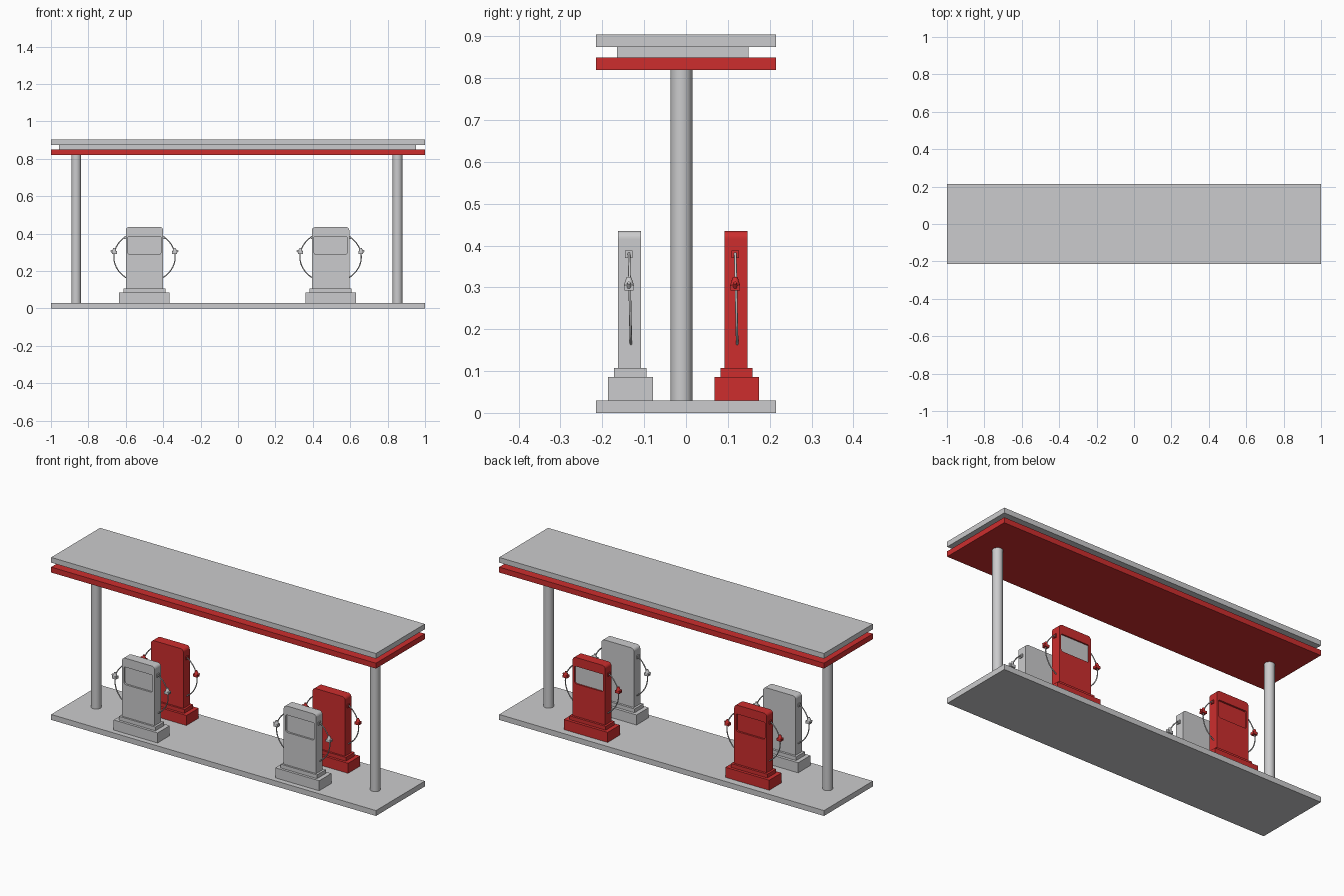
import bpy, bmesh, math
from mathutils import Vector

if "Cube" in bpy.data.objects:
    bpy.data.objects.remove(bpy.data.objects["Cube"])


def mat(name, rgb):
    m = bpy.data.materials.new(name)
    m.diffuse_color = (*rgb, 1)
    m.use_nodes = True
    m.node_tree.nodes["Principled BSDF"].inputs["Base Color"].default_value = m.diffuse_color
    return m


GREY = mat("light_grey", (0.60, 0.60, 0.61))
RED = mat("red", (0.61, 0.027, 0.027))


def finish(name, bm, material):
    bmesh.ops.recalc_face_normals(bm, faces=bm.faces)
    me = bpy.data.meshes.new(name)
    bm.to_mesh(me)
    bm.free()
    ob = bpy.data.objects.new(name, me)
    bpy.context.collection.objects.link(ob)
    me.materials.append(material)
    return ob


def box(name, x0, x1, y0, y1, z0, z1, material):
    bm = bmesh.new()
    bmesh.ops.create_cube(bm, size=1)
    for v in bm.verts:
        v.co = ((x0 + x1) / 2 + v.co.x * (x1 - x0),
                (y0 + y1) / 2 + v.co.y * (y1 - y0),
                (z0 + z1) / 2 + v.co.z * (z1 - z0))
    return finish(name, bm, material)


def rounded(name, cx, w, y0, y1, z0, z1, r_top, r_bot, material):
    """Front outline with rounded corners, extruded along y."""
    pts = []
    corners = [(1, z1, -1, r_top, 0), (-1, z1, -1, r_top, 90),
               (-1, z0, 1, r_bot, 180), (1, z0, 1, r_bot, 270)]
    for sx, z, sz, r, a0 in corners:
        steps = 6 if r > 0 else 0
        for i in range(steps + 1):
            a = math.radians(a0 + (90 * i / steps if steps else 0))
            pts.append((cx + sx * (w / 2 - r) + r * math.cos(a),
                        z + sz * r + r * math.sin(a)))
    bm = bmesh.new()
    f = bm.faces.new([bm.verts.new((x, y0, z)) for x, z in pts])
    ext = bmesh.ops.extrude_face_region(bm, geom=[f])
    for v in ext["geom"]:
        if isinstance(v, bmesh.types.BMVert):
            v.co.y = y1
    return finish(name, bm, material)


def tube(name, pts, radius, material):
    """Smooth round hose through the given points."""
    cu = bpy.data.curves.new(name, 'CURVE')
    cu.dimensions = '3D'
    cu.bevel_depth = radius
    cu.bevel_resolution = 2
    cu.use_fill_caps = True
    sp = cu.splines.new('POLY')
    sp.points.add(len(pts) - 1)
    for p, co in zip(sp.points, pts):
        p.co = (*co, 1)
    sp.use_smooth = True
    ob = bpy.data.objects.new(name, cu)
    bpy.context.collection.objects.link(ob)
    cu.materials.append(material)
    return ob


def cone(name, a, b, r1, r2, material, seg=12):
    """Tapered round piece from a to b."""
    a, b = Vector(a), Vector(b)
    bm = bmesh.new()
    bmesh.ops.create_cone(bm, cap_ends=True, segments=seg, radius1=r1,
                          radius2=r2, depth=(b - a).length)
    rot = (b - a).to_track_quat('Z', 'Y')
    for v in bm.verts:
        v.co = rot @ v.co + (a + b) / 2
    for f in bm.faces:
        f.smooth = len(f.verts) == 4
    ob = finish(name, bm, material)
    for e in ob.data.edges:
        e.use_edge_sharp = False
    ob.data.set_sharp_from_angle(angle=math.radians(40))
    return ob


# Forecourt island, canopy layers and columns
box("island_slab", -1, 1, -0.215, 0.215, 0, 0.03, GREY)
box("canopy_lower", -1, 1, -0.215, 0.215, 0.82, 0.85, RED)
box("canopy_core", -0.957, 0.953, -0.165, 0.149, 0.85, 0.875, GREY)
box("canopy_roof", -1, 1, -0.215, 0.215, 0.875, 0.904, GREY)
for side, x in (("left", -0.865), ("right", 0.853)):
    cone("column_" + side, (x, -0.011, 0.03), (x, -0.011, 0.82),
         0.026, 0.026, GREY, 32)


def pump(tag, cx, cy, face, material, window):
    # Plinth and step
    box("plinth_" + tag, cx - 0.135, cx + 0.135, cy - 0.0515, cy + 0.0555,
        0.03, 0.086, material)
    box("step_" + tag, cx - 0.112, cx + 0.112, cy - 0.0375, cy + 0.0395,
        0.086, 0.107, material)
    # Cabinet with a recessed display
    body = rounded("cabinet_" + tag, cx, 0.2, cy - 0.0275, cy + 0.0275,
                   0.107, 0.435, 0.018, 0, material)
    front = cy + face * 0.0275
    ys = sorted((front - face * 0.01, front + face * 0.02))
    cut = rounded("cutter_" + tag, cx, 0.176, ys[0], ys[1],
                  0.288, 0.385, 0.006, 0.012, material)
    cut.hide_render = True
    mod = body.modifiers.new("recess", 'BOOLEAN')
    mod.operation = 'DIFFERENCE'
    mod.object = cut
    mod.solver = 'EXACT'
    dg = bpy.context.evaluated_depsgraph_get()
    body.data = bpy.data.meshes.new_from_object(body.evaluated_get(dg))
    body.modifiers.clear()
    bpy.data.objects.remove(cut)
    # Display plate
    if window is not material:
        ys = sorted((front - face * 0.0105, front - face * 0.008))
        rounded("display_" + tag, cx, 0.176, ys[0], ys[1],
                0.288, 0.385, 0.006, 0.012, window)
    # Hose, holder and nozzle on both sides
    for side, s in (("left", -1), ("right", 1)):
        t = tag + "_" + side
        hy = cy - 0.002
        xs = sorted((cx + s * 0.098, cx + s * 0.106))
        box("holder_" + t, xs[0], xs[1], hy - 0.009, hy + 0.009,
            0.37, 0.388, material)
        pts = []
        for i in range(25):
            a = math.radians(54 - 108 * i / 24)
            pts.append((cx + s * 0.164 * math.cos(a),
                        hy + 0.005 * i / 24, 0.275 + 0.138 * math.sin(a)))
        tube("hose_" + t, pts, 0.003, GREY)
        nx = cx + s * 0.162
        cone("nozzle_collar_" + t, (nx - s * 0.002, hy, 0.324),
             (nx, hy, 0.305), 0.006, 0.012, material)
        xs = sorted((nx - s * 0.014, nx + s * 0.012))
        box("nozzle_grip_" + t, xs[0], xs[1], hy - 0.011, hy + 0.011,
            0.292, 0.306, material)
        cone("nozzle_spout_" + t, (nx + s * 0.008, hy, 0.301),
             (nx + s * 0.018, hy, 0.311), 0.006, 0.004, material)


# Four pumps: grey ones face the front, red ones face the back
pump("front_left", -0.5, -0.1345, -1, GREY, GREY)
pump("front_right", 0.495, -0.1345, -1, GREY, GREY)
pump("back_left", -0.5, 0.1195, 1, RED, RED)
pump("back_right", 0.495, 0.1195, 1, RED, GREY)
